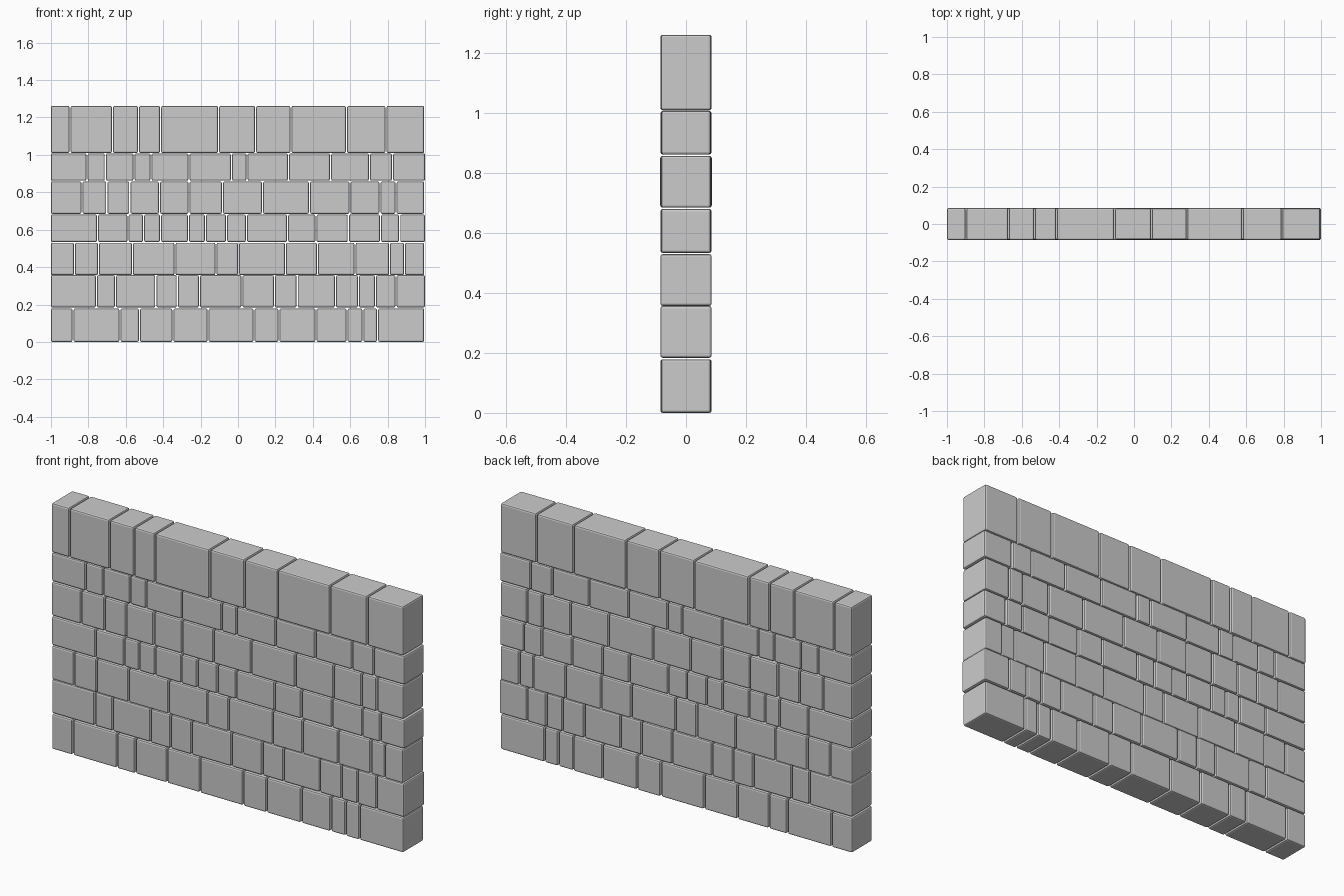
import bpy, bmesh, random
from mathutils import Vector

random.seed(4)
GAP = 0.007

# Courses from bottom to top: (bottom z, top z, vertical joint x positions)
COURSES = [
    (0.000, 0.179, [-1, -.882, -.631, -.527, -.348, -.16, .086, .219, .417, .583, .668, .746, .995]),
    (0.184, 0.357, [-1, -.757, -.655, -.439, -.324, -.206, .021, .195, .316, .521, .644, .735, .845, 1]),
    (0.357, 0.530, [-1, -.874, -.746, -.564, -.337, -.118, .003, .254, .425, .626, .81, .89, .995]),
    (0.534, 0.681, [-1, -.751, -.588, -.505, -.414, -.265, -.174, -.061, .045, .265, .417, .59, .762, .864, 1]),
    (0.685, 0.858, [-1, -.834, -.701, -.578, -.42, -.262, -.083, .131, .382, .599, .759, .845, .995]),
    (0.862, 1.008, [-1, -.807, -.709, -.556, -.465, -.262, -.035, .048, .27, .495, .703, .826, 1]),
    (1.010, 1.262, [-1, -.898, -.671, -.532, -.414, -.104, .094, .283, .58, .791, .995]),
]


def stone(name, x0, x1, z0, z1, half_depth):
    """One dressed block with softened edges."""
    bm = bmesh.new()
    bmesh.ops.create_cube(bm, size=1)
    bmesh.ops.scale(bm, vec=(x1 - x0, 2 * half_depth, z1 - z0), verts=bm.verts)
    bmesh.ops.bevel(bm, geom=bm.edges[:], offset=0.008, segments=2,
                    profile=0.5, affect='EDGES')
    bmesh.ops.translate(bm, vec=Vector(((x0 + x1) / 2, 0, (z0 + z1) / 2)), verts=bm.verts)
    mesh = bpy.data.meshes.new(name)
    bm.to_mesh(mesh)
    bm.free()
    obj = bpy.data.objects.new(name, mesh)
    bpy.context.collection.objects.link(obj)


# Lay each course of stones, leaving narrow open joints
for row, (z0, z1, joints) in enumerate(COURSES, 1):
    last = len(joints) - 2
    for i, (a, b) in enumerate(zip(joints, joints[1:])):
        left = a if i == 0 else a + GAP / 2
        right = b if i == last else b - GAP / 2
        stone(f"course_{row}_stone_{i + 1}", left, right, z0, z1,
              random.uniform(0.082, 0.086))
